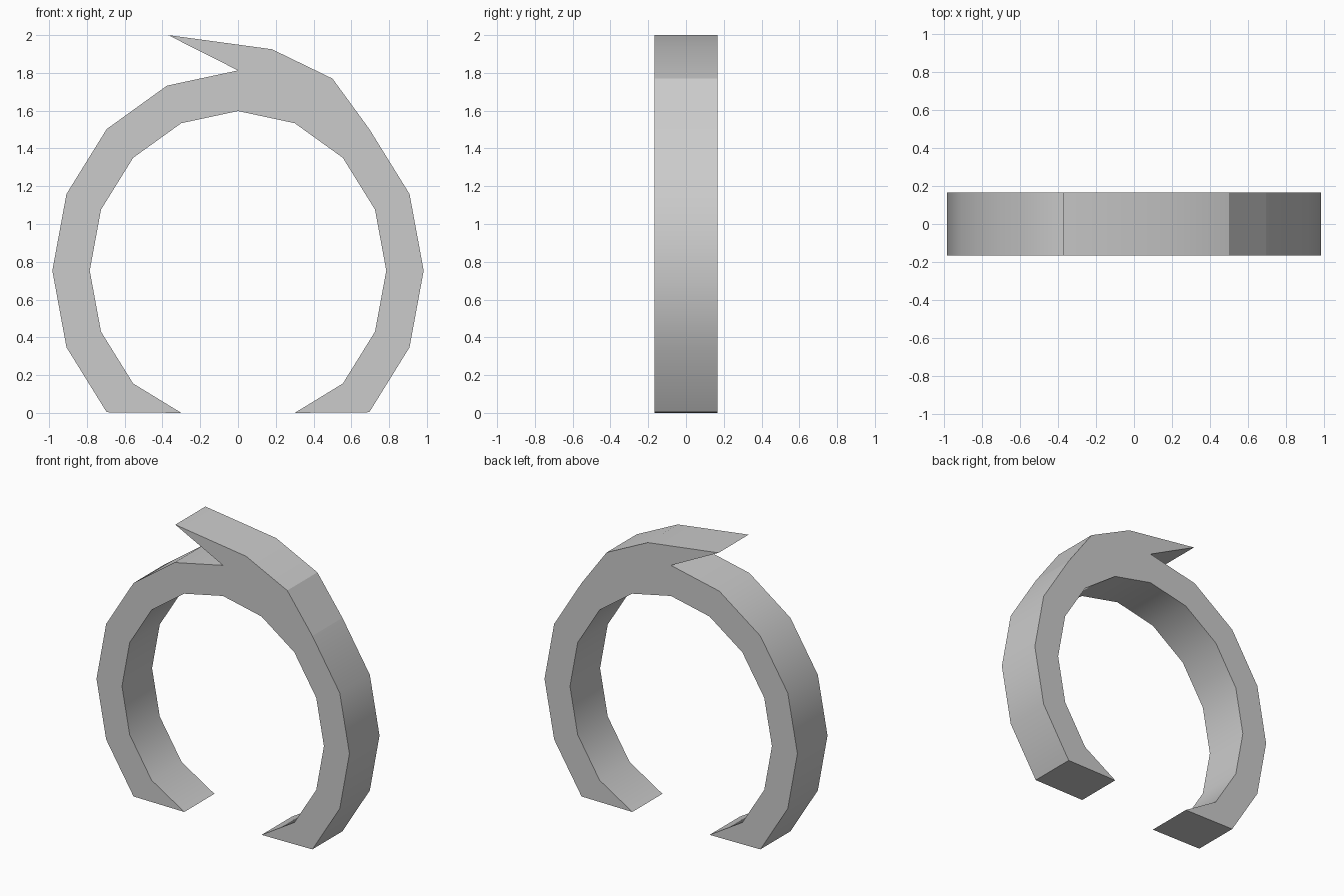
import bpy, bmesh
from math import cos, sin, radians

if "Cube" in bpy.data.objects:
    bpy.data.objects.remove(bpy.data.objects["Cube"])

CZ, HALF = 0.753, 0.167


def arc(rx, rz, start, end):
    """Points on a 16-sided ellipse, from step start to step end, cut at the floor."""
    step = 1 if end >= start else -1
    return [(rx * cos(radians(22.5 * i)), max(0.0, CZ + rz * sin(radians(22.5 * i))))
            for i in range(start, end + step, step)]


# Open ring profile: right outer side, pointed tip, left outer side, inner side
crest = [(0.5, 1.77), (0.18, 1.925), (-0.37, 2.0)]
profile = arc(0.983, 1.06, -2, 2) + crest + arc(0.983, 1.06, 4, 10) + arc(0.785, 0.845, 11, -3)

bm = bmesh.new()
face = bm.faces.new([bm.verts.new((x, -HALF, z)) for x, z in profile])
res = bmesh.ops.extrude_face_region(bm, geom=[face], use_keep_orig=True)
bmesh.ops.translate(bm, vec=(0, 2 * HALF, 0),
                    verts=[g for g in res["geom"] if isinstance(g, bmesh.types.BMVert)])
bmesh.ops.recalc_face_normals(bm, faces=bm.faces)

# Smooth rim, with sharp corners and a flat shoulder behind the tip
shoulder = [crest[0], profile[4]]
for f in bm.faces:
    f.smooth = True
for e in bm.edges:
    a, b = e.verts
    on_shoulder = abs(a.co.y - b.co.y) > 0.1 and any(
        abs(a.co.x - x) + abs(a.co.z - z) < 1e-4 for x, z in shoulder)
    e.smooth = e.calc_face_angle(0) < radians(30) and not on_shoulder

mesh = bpy.data.meshes.new("open_ring")
bm.to_mesh(mesh)
bm.free()
bpy.context.collection.objects.link(bpy.data.objects.new("open_ring", mesh))
